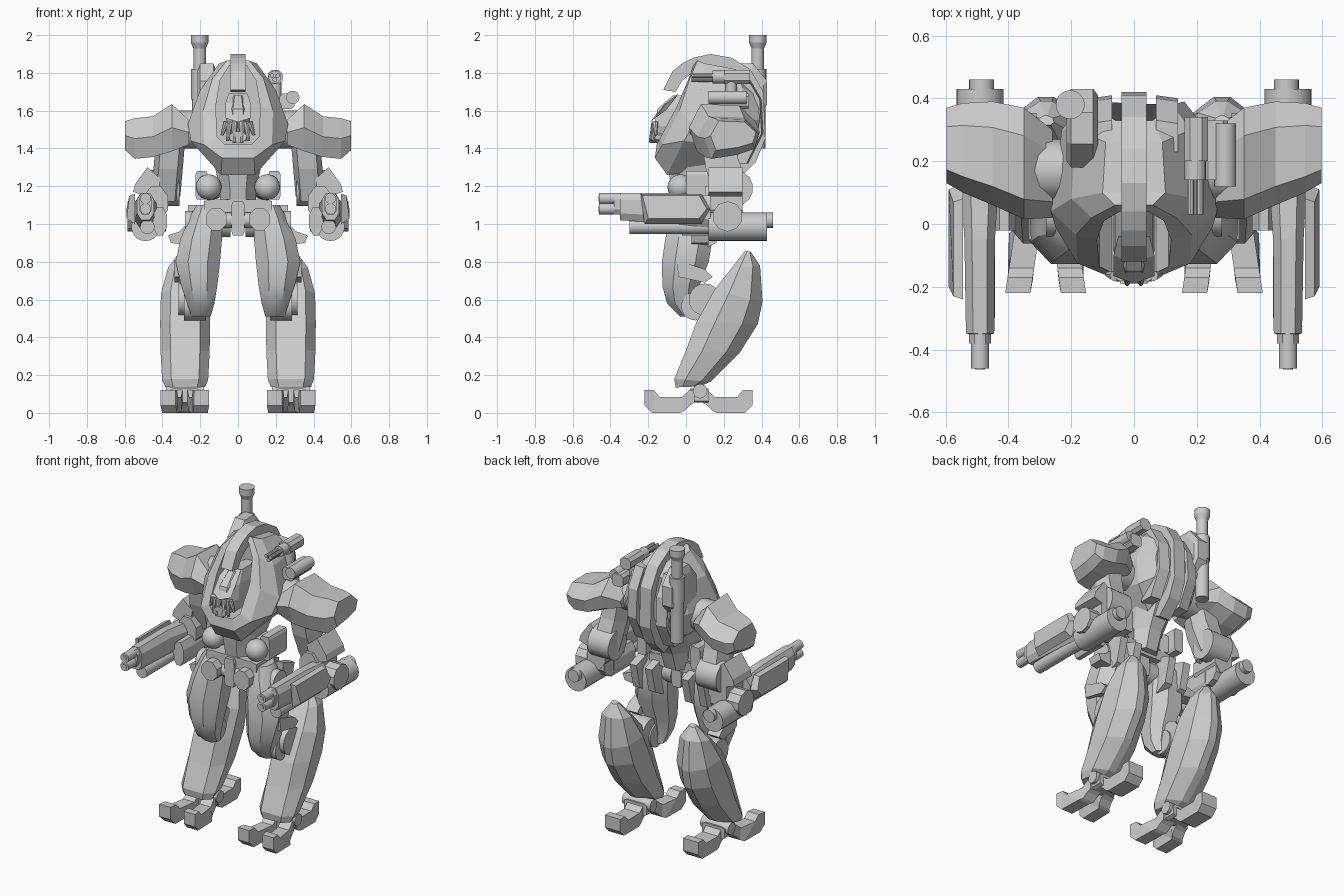
import bpy, bmesh, math
from mathutils import Vector

grey = bpy.data.materials.new("armour_grey")
grey.diffuse_color = (0.6, 0.6, 0.6, 1)


def finish(name, bm, mirror, smooth=False):
    bmesh.ops.recalc_face_normals(bm, faces=bm.faces)
    me = bpy.data.meshes.new(name)
    bm.to_mesh(me)
    bm.free()
    me.materials.append(grey)
    ob = bpy.data.objects.new(name, me)
    bpy.context.collection.objects.link(ob)
    if smooth:
        bpy.ops.object.select_all(action='DESELECT')
        ob.select_set(True)
        bpy.context.view_layer.objects.active = ob
        bpy.ops.object.shade_smooth_by_angle(angle=math.radians(35))
    if mirror:
        ob.modifiers.new("mirror", 'MIRROR')
    return ob


def loft(name, rings, mirror=True, smooth=False):
    """Skin a list of equal-length point rings and cap both ends."""
    bm = bmesh.new()
    vs = [[bm.verts.new(p) for p in r] for r in rings]
    n = len(rings[0])
    for a, b in zip(vs, vs[1:]):
        for i in range(n):
            bm.faces.new((a[i], a[(i + 1) % n], b[(i + 1) % n], b[i]))
    bm.faces.new(vs[0])
    bm.faces.new(vs[-1])
    return finish(name, bm, mirror, smooth)


def chamfer(u0, u1, v0, v1, c=0.28):
    """Eight-point rectangle with cut corners."""
    a, b = (u1 - u0) * c, (v1 - v0) * c
    return [(u0 + a, v0), (u1 - a, v0), (u1, v0 + b), (u1, v1 - b),
            (u1 - a, v1), (u0 + a, v1), (u0, v1 - b), (u0, v0 + b)]


def stack(name, axis, sections, mirror=True, c=0.28, smooth=False):
    """Loft of chamfered rectangles (position, u0, u1, v0, v1) along an axis."""
    place = {'x': lambda p, u, v: (p, u, v), 'y': lambda p, u, v: (u, p, v),
             'z': lambda p, u, v: (u, v, p)}[axis]
    return loft(name, [[place(s[0], u, v) for u, v in chamfer(*s[1:], c)]
                       for s in sections], mirror, smooth)


def box(name, x0, x1, y0, y1, z0, z1, mirror=True, c=0.12):
    return stack(name, 'y', [(y0, x0, x1, z0, z1), (y1, x0, x1, z0, z1)], mirror, c)


def tube(name, p0, p1, r0, r1=None, mirror=True, sides=20):
    """Cylinder or cone between two points."""
    p0, p1 = Vector(p0), Vector(p1)
    q = (p1 - p0).to_track_quat('Z', 'Y')
    bm = bmesh.new()
    bmesh.ops.create_cone(bm, cap_ends=True, segments=sides, radius1=r0,
                          radius2=r0 if r1 is None else r1, depth=(p1 - p0).length)
    for v in bm.verts:
        v.co = q @ v.co + (p0 + p1) / 2
    return finish(name, bm, mirror, True)


def ball(name, centre, r, mirror=True):
    bm = bmesh.new()
    bmesh.ops.create_uvsphere(bm, u_segments=16, v_segments=10, radius=r)
    bmesh.ops.translate(bm, verts=bm.verts, vec=centre)
    return finish(name, bm, mirror, True)


# Feet: two splayed front toes and one heel toe
top = [(-.22, .12), (-.17, .12), (-.14, .085), (-.02, .085), (.02, .12), (.045, .12)]
low = [(-.22, .04), (-.18, 0), (-.03, 0), (-.01, .01), (.02, .04), (.045, .055)]


def toe(name, x_tip, x_root, w, flip=False):
    rings = []
    for (yt, zt), (yb, zb) in zip(top, low):
        t = (yt + .22) / .265
        x = x_tip + (x_root - x_tip) * t
        f = (lambda y: .132 - y) if flip else (lambda y: y)
        rings.append([(x - w, f(yt), zt), (x + w, f(yt), zt),
                      (x + w, f(yb), zb), (x - w, f(yb), zb)])
    loft(name, rings)


toe("outer_toe", .37, .33, .04)
toe("inner_toe", .193, .23, .04)
toe("heel_toe", .28, .28, .055, True)
tube("ankle", (.18, .075, .115), (.38, .075, .115), .038)
box("foot_bridge", .2, .36, .02, .12, .055, .13)

# Shins: swept blades with a ridge at the rear
shin = []
for fy, fz, by, bz, w in [(-.055, .135, .07, .14, .105), (-.062, .18, .13, .165, .122),
                          (0, .33, .285, .32, .13), (.055, .48, .38, .47, .132),
                          (.15, .65, .405, .59, .128), (.24, .765, .392, .78, .09),
                          (.315, .86, .345, .85, .025)]:
    ring = []
    for t, k in [(0, .6), (.3, 1), (.75, .85), (1, .2)]:
        ring.append((k * w, fy + (by - fy) * t, fz + (bz - fz) * t))
    ring += [(-x, y, z) for x, y, z in reversed(ring)]
    shin.append([(.28 + x, y, z) for x, y, z in ring])
loft("shin", shin)

# Knees and thighs
tube("knee_disc", (.18, .1, .6), (.315, .1, .6), .085)
tube("lower_knee_disc", (.17, .05, .565), (.285, .05, .565), .075)
stack("thigh", 'z', [(1.1, .1, .22, -.05, .1), (1.03, .085, .26, -.085, .13),
                     (.92, .085, .305, -.11, .14), (.8, .095, .33, -.127, .12),
                     (.67, .11, .3, -.125, .07), (.58, .125, .27, -.1, .05),
                     (.51, .145, .245, -.03, .05)], smooth=True)
loft("thigh_side_plate", [[(x, -.05, .81), (x, .1, .76), (x, .14, .72), (x, .1, .69), (x, -.04, .72)]
                          for x in (.25, .335)])
tube("hip_axle", (.04, .03, 1.0), (.28, .03, 1.0), .07)
loft("hip_spike", [[(.28, y, .99), (.31, y, .96), (.37, y, .94), (.355, y, .9), (.28, y, .89)]
                   for y in (.03, .12)])
for i, x in enumerate((.13, .24)):
    loft("rear_hip_fin_%d" % i, [[(x + d, .08, 1.1), (x + d, .2, 1.06), (x + d, .16, .9), (x + d, .08, .86)]
                                 for d in (-.025, .025)])

# Pelvis and waist
box("pelvis_beam", -.18, .18, -.07, .12, 1.06, 1.13, False)
box("pelvis_centre", -.035, .035, -.09, .1, .94, 1.12, False)
box("pelvis_clamp", .06, .17, -.13, .08, .965, 1.085, c=.3)
tube("pelvis_rod", (-.17, -.05, 1.02), (.17, -.05, 1.02), .04, mirror=False)
ball("waist_ball", (.155, -.03, 1.195), .068)
tube("waist_ball_root", (.155, -.02, 1.19), (.13, .12, 1.19), .06)
box("waist_side_block", .16, .225, .0, .18, 1.13, 1.28)
stack("waist", 'z', [(1.08, -.09, .09, -.06, .16), (1.2, -.1, .1, -.08, .2),
                     (1.34, -.13, .13, -.1, .28)], False)

# Torso: one skin from the cockpit back wall, out over the hood, to the rear
inner = [(.07, 1.42), (.11, 1.46), (.118, 1.62), (.095, 1.76), (.045, 1.84)]
chest = [(.085, 1.35), (.18, 1.42), (.185, 1.6), (.135, 1.77), (.06, 1.865)]
outer = [(.09, 1.26), (.25, 1.44), (.265, 1.53), (.2, 1.71), (.1, 1.85)]
rear = [(.08, 1.29), (.2, 1.4), (.23, 1.55), (.18, 1.72), (.09, 1.82)]
tail = [(.07, 1.36), (.13, 1.44), (.16, 1.55), (.12, 1.68), (.06, 1.75)]


def torso_ring(pts, ys):
    half = [(x, y, z) for (x, z), y in zip(pts, ys)]
    return half + [(-x, y, z) for x, y, z in reversed(half)]


loft("torso_shell", [torso_ring(inner, [.12] * 5),
                     torso_ring(inner, [-.155, -.135, -.05, .01, .04]),
                     torso_ring(chest, [-.165, -.125, -.035, .02, .06]),
                     torso_ring(outer, [-.1, -.01, .04, .08, .1]),
                     torso_ring(rear, [.22, .28, .3, .3, .26]),
                     torso_ring(tail, [.3, .37, .39, .38, .33])], False)

# Arched spine band over the hood and down the back
band_out = [(-.12, 1.71), (-.07, 1.81), (-.02, 1.85), (.04, 1.88), (.13, 1.9), (.24, 1.88), (.34, 1.82),
            (.41, 1.7), (.42, 1.45), (.37, 1.33), (.28, 1.24)]
band_in = [(-.055, 1.7), (-.02, 1.76), (.02, 1.79), (.06, 1.81), (.13, 1.82), (.22, 1.81), (.29, 1.76),
           (.34, 1.66), (.34, 1.47), (.3, 1.37), (.2, 1.28)]
loft("spine_band", [[(-.04, *o), (.04, *o), (.04, *i), (-.04, *i)]
                    for o, i in zip(band_out, band_in)], False)
loft("back_rib", [[(.07, y, z), (.14, y - .01, z), (.14, y - .1, z), (.07, y - .1, z)]
                  for y, z in [(.33, 1.78), (.4, 1.66), (.41, 1.48), (.33, 1.32)]])

# Head: helmet, brow crest, jaw and tusks
stack("helmet", 'z', [(1.44, -.045, .045, -.15, .13), (1.52, -.065, .065, -.17, .13),
                      (1.61, -.06, .06, -.15, .13), (1.68, -.04, .04, -.07, .13)], False)
loft("brow_crest", [[(-.065, y, z), (0, y - .025, z - .02), (.065, y, z), (.05, y + .06, z + .045),
                     (-.05, y + .06, z + .045)] for y, z in [(-.165, 1.56), (-.1, 1.645)]], False)
box("jaw", -.045, .045, -.19, -.1, 1.43, 1.49, False, .3)
for i, (x0, x1, z1) in enumerate([(.018, .022, 1.43), (.042, .055, 1.44), (.06, .085, 1.47)]):
    tube("tusk_%d" % i, (x0, -.165, 1.54), (x1, -.19 + i * .015, z1), .018, .008, sides=8)

# Pauldrons: ridged roofs with sharp outer corners
pauldron = []
for x, y0, y1, z0, z1 in [(.26, .02, .3, 1.42, 1.55), (.35, .015, .37, 1.385, 1.635),
                          (.45, .06, .39, 1.355, 1.57), (.545, .1, .385, 1.345, 1.56),
                          (.597, .13, .37, 1.39, 1.545)]:
    d, h = y1 - y0, z1 - z0
    pauldron.append([(x, y0 + d * u, z0 + h * v) for u, v in
                     [(0, .5), (.18, 1), (.75, .97), (1, .62), (.93, .25), (.6, .1), (.12, 0)]])
loft("pauldron", pauldron)
tube("shoulder_joint", (.18, .17, 1.5), (.32, .17, 1.5), .1, sides=12)

# Arms
loft("upper_arm", [[(x, cy + dy, cz + dy * .35) for x, dy in
                    [(.31 + k, -.085), (.41 + k, -.085), (.435 + k, 0), (.41 + k, .085), (.31 + k, .085), (.28 + k, 0)]]
                   for cy, cz, k in [(.17, 1.44, .0), (.19, 1.32, .01), (.25, 1.15, .025)]])
tube("elbow_drum", (.31, .26, 1.19), (.46, .26, 1.19), .095, sides=14)
loft("elbow_guard", [[(.43, y, 1.13), (.555, y, 1.17), (.545, y, 1.21), (.48, y, 1.3), (.41, y, 1.24)]
                     for y in (.12, .3)])
box("elbow_link", .37, .5, .1, .3, 1.02, 1.2, c=.3)
tube("forearm_disc", (.38, .22, 1.04), (.585, .22, 1.04), .08, sides=10)
tube("forearm_drum", (.49, .12, .985), (.49, .43, .985), .075)
tube("forearm_rear_cap", (.485, .4, 1.02), (.485, .46, 1.02), .04)
box("wrist_block", .375, .45, -.02, .2, .94, 1.09, c=.3)

# Forearm guns
stack("gun_housing", 'y', [(-.38, .455, .525, 1.05, 1.16), (-.35, .455, .525, 1.05, 1.16),
                           (-.349, .445, .535, 1.02, 1.165), (-.05, .443, .54, 1.0, 1.165),
                           (.13, .43, .55, .98, 1.15)], c=.25)
tube("lower_gun_tube", (.48, -.3, .985), (.48, .12, .985), .038)
for i, z in enumerate((1.135, 1.08)):
    tube("gun_barrel_%d" % i, (.49, -.46, z), (.49, -.3, z), .029)
    tube("gun_bore_%d" % i, (.49, -.464, z), (.49, -.458, z), .016, sides=12)
loft("forearm_shield", [[(.545, -.22, 1.0), (.545, .08, 1.0), (.545, .13, 1.08), (.545, .08, 1.16), (.545, -.24, 1.16)],
                        [(.59, -.2, 1.03), (.59, .07, 1.03), (.59, .11, 1.08), (.575, .07, 1.15), (.575, -.23, 1.15)]])

# Upright back cannon on one side
for i, (z0, z1, r0, r1) in enumerate([(1.4, 1.66, .04, .04), (1.66, 1.82, .045, .045), (1.82, 1.93, .033, .033),
                                      (1.93, 1.96, .033, .046), (1.96, 2.0, .046, .046)]):
    tube("cannon_segment_%d" % i, (-.203, .38, z0), (-.203, .38, z1), r0, r1, False)
tube("cannon_bore", (-.203, .38, 1.999), (-.203, .38, 2.0), .03, mirror=False)
stack("cannon_drum", 'x', [(-.215, .2, .41, 1.56, 1.81), (-.2, .18, .43, 1.54, 1.85),
                           (-.13, .18, .43, 1.54, 1.85), (-.115, .2, .41, 1.56, 1.81)], False, .3)

# Small turret and launcher on the other side
box("turret_body", .16, .235, .2, .34, 1.74, 1.815, False, .25)
tube("turret_mount", (.2, .24, 1.62), (.2, .24, 1.76), .03, mirror=False)
for i, (x, z) in enumerate([(.18, 1.785), (.21, 1.785), (.195, 1.765)]):
    tube("turret_barrel_%d" % i, (x, .03, z), (x, .2, z), .012, mirror=False, sides=10)
tube("turret_collar", (.195, .14, 1.778), (.195, .21, 1.778), .034, mirror=False)
box("launcher_box", .22, .3, .14, .33, 1.61, 1.69, False, .2)
tube("launcher_tube", (.29, .12, 1.67), (.29, .32, 1.67), .035, mirror=False)
